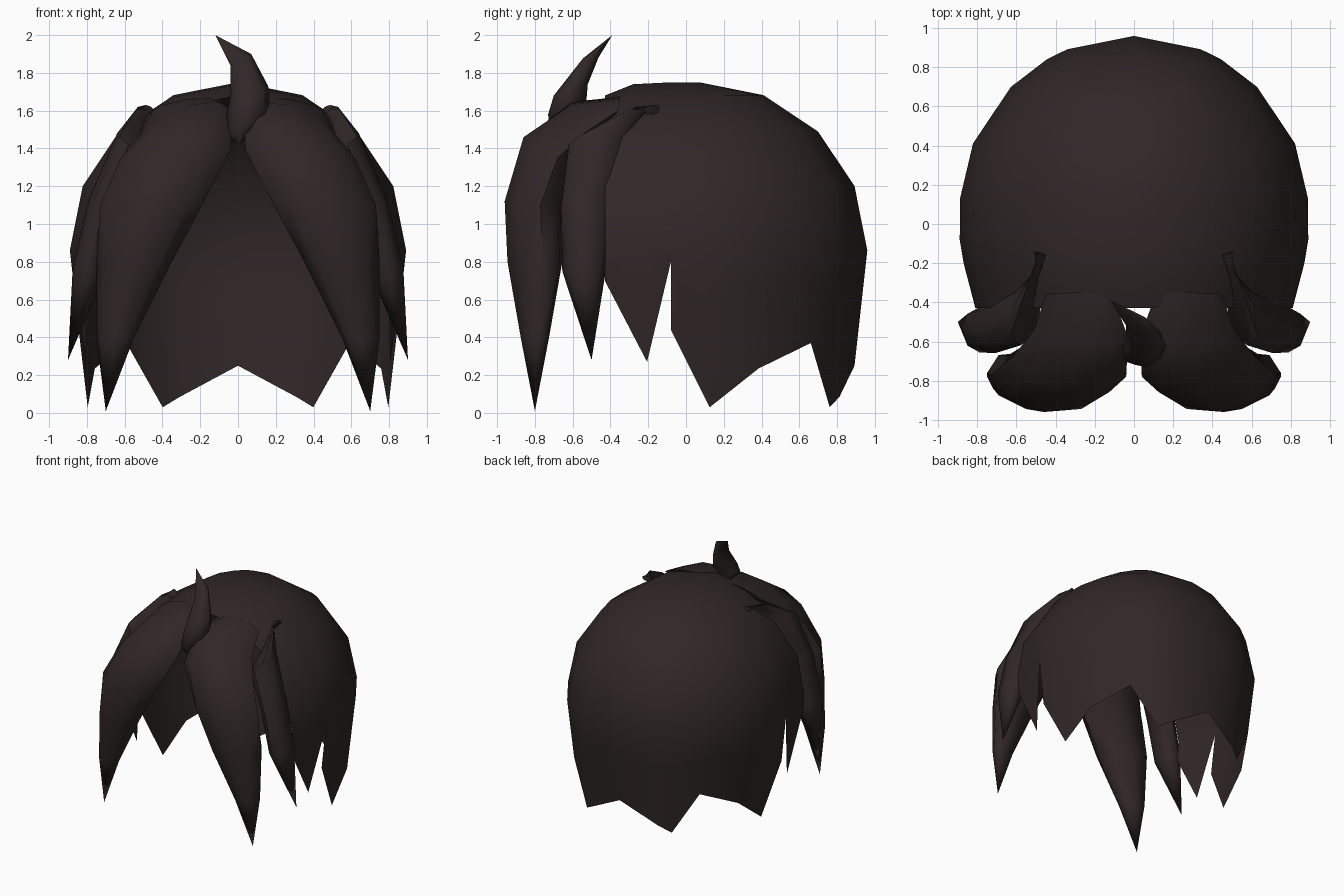
import bpy, bmesh
from math import sin, cos, radians, pi
from mathutils import Vector

cube = bpy.data.objects.get("Cube")
if cube:
    bpy.data.objects.remove(cube)

hair = bpy.data.materials.new("dark brown hair")
hair.use_nodes = True
colour = (0.03, 0.02, 0.02, 1)
hair.diffuse_color = colour
bsdf = hair.node_tree.nodes["Principled BSDF"]
bsdf.inputs["Base Color"].default_value = colour
bsdf.inputs["Roughness"].default_value = 0.8


def finish(bm, name, mirror, sharp):
    mesh = bpy.data.meshes.new(name)
    bm.to_mesh(mesh)
    bm.free()
    obj = bpy.data.objects.new(name, mesh)
    bpy.context.collection.objects.link(obj)
    mesh.materials.append(hair)
    if mirror:
        mod = obj.modifiers.new("mirror", 'MIRROR')
        mod.use_clip = True
    bpy.ops.object.select_all(action='DESELECT')
    obj.select_set(True)
    bpy.context.view_layer.objects.active = obj
    bpy.ops.object.shade_smooth_by_angle(angle=radians(sharp))
    return obj


def lock(name, rings, tip, mirror=True, sides=8):
    """Loft a tapering lock; each ring is centre, half width, half thickness."""
    bm = bmesh.new()
    loops = []
    for c, u, v in rings:
        c, u, v = Vector(c), Vector(u), Vector(v)
        loops.append([bm.verts.new(c + u * cos(2 * pi * k / sides) + v * sin(2 * pi * k / sides))
                      for k in range(sides)])
    for a, b in zip(loops, loops[1:]):
        for k in range(sides):
            n = (k + 1) % sides
            bm.faces.new((a[k], a[n], b[n], b[k]))
    end = bm.verts.new(tip)
    for k in range(sides):
        bm.faces.new((loops[-1][k], loops[-1][(k + 1) % sides], end))
    bm.faces.new(loops[0])
    bmesh.ops.recalc_face_normals(bm, faces=bm.faces)
    return finish(bm, name, mirror, 60)


# Cap: columns run from the jagged hem up to a ridge along the crown
R, MID, BACK = 0.89, 0.86, 0.07


def column(x, y, ridge, height, hem):
    pts = []
    for j in range(3):
        z = hem + (MID - hem) * j / 3
        f = 1 - 0.1 * (MID - z) / 0.8
        pts.append((x * f, ridge + (y - ridge) * f, z))
    for j in range(5):
        e = radians(22.5 * j)
        pts.append((x * cos(e), ridge + (y - ridge) * cos(e), MID + height * sin(e)))
    return pts


back = [column(R * sin(radians(a)), BACK + R * cos(radians(a)), BACK, R, hem)
        for a, hem in ((0, .25), (22.5, .085), (30, .03), (45, .37), (67.5, .235), (86, .03))]
back.append(column(R, -.08, -.08, R, .44))
front = [column(x, y, ridge, h, hem) for x, y, ridge, h, hem in
         ((R, -.08, -.08, R, .8), (.87, -.2, -.28, .88, .27), (.81, -.43, -.43, .82, .7))]

bm = bmesh.new()
for group in (back, front):
    grid = [[bm.verts.new(p) for p in col] for col in group]
    for a, b in zip(grid, grid[1:]):
        for j in range(len(a) - 1):
            bm.faces.new((a[j], a[j + 1], b[j + 1], b[j]))
bmesh.ops.remove_doubles(bm, verts=bm.verts, dist=0.0005)
finish(bm, "hair_cap", True, 60)

# Large front bangs, one each side of the parting
lock("front_bang", [
    ((.28, -.36, 1.63), (.17, 0, -.03), (0, .01, .03)),
    ((.27, -.56, 1.54), (.24, .02, -.06), (0, -.05, .09)),
    ((.33, -.73, 1.37), (.29, .05, -.02), (0, -.13, .09)),
    ((.46, -.81, 1.10), (.27, .04, 0), (0, -.15, .02)),
    ((.55, -.80, .80), (.20, .04, 0), (0, -.145, 0)),
    ((.65, -.80, .40), (.10, .02, 0), (0, -.075, 0)),
], (.70, -.80, .01))

# Narrower locks at the temples
lock("temple_lock", [
    ((.48, -.15, 1.61), (.03, .01, 0), (.01, 0, .02)),
    ((.50, -.27, 1.58), (-.03, .05, .01), (.03, 0, .04)),
    ((.56, -.46, 1.42), (-.02, .16, 0), (.08, 0, .06)),
    ((.71, -.53, 1.10), (0, .13, 0), (.08, 0, .03)),
    ((.79, -.54, .75), (0, .115, 0), (.085, 0, .02)),
], (.90, -.50, .28))

# Curved tuft standing above the parting
lock("crown_tuft", [
    ((0, -.68, 1.43), (.02, 0, 0), (0, .02, 0)),
    ((.01, -.66, 1.50), (.075, 0, .01), (0, .06, .02)),
    ((.055, -.63, 1.60), (.11, 0, -.01), (0, .10, .02)),
    ((.06, -.61, 1.71), (.10, 0, .02), (0, .09, .03)),
    ((.015, -.51, 1.87), (.055, 0, .03), (0, .05, .02)),
], (-.12, -.39, 2.0), mirror=False)
